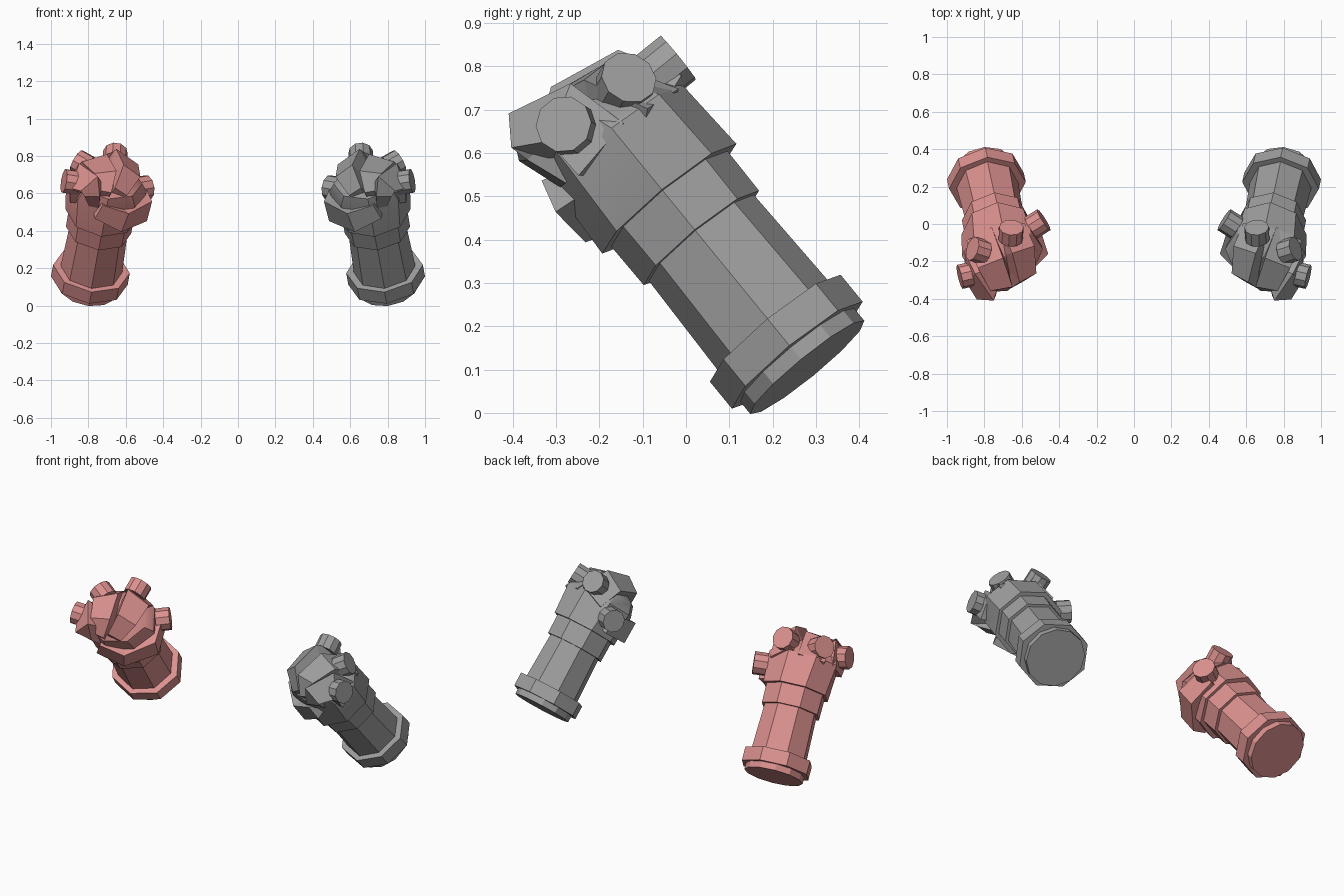
import bpy, bmesh, math
from mathutils import Vector

if "Cube" in bpy.data.objects:
    bpy.data.objects.remove(bpy.data.objects["Cube"])

# Arm frame of the right glove: A runs along the arm, V to the back of the hand, U to the outer side
A = Vector((-0.14, -0.63, 0.77)).normalized()
V = Vector((0, 0.77, 0.63))
V = (V - A * V.dot(A)).normalized()
U = V.cross(A).normalized()
BASE = Vector((0.80, 0.28, 0.105))


def material(name, rgb):
    m = bpy.data.materials.new(name)
    m.diffuse_color = (*rgb, 1)
    m.use_nodes = True
    m.node_tree.nodes["Principled BSDF"].inputs["Base Color"].default_value = m.diffuse_color
    return m


def finish(name, rings, mat, side, smooth=False):
    """Loft a list of point rings (u, s, t) into a closed solid."""
    bm = bmesh.new()
    loops = []
    for ring in rings:
        loop = []
        for u, s, t in ring:
            p = BASE + U * u + A * s + V * t
            loop.append(bm.verts.new((p.x * side, p.y, p.z)))
        loops.append(loop)
    n = len(loops[0])
    for a, b in zip(loops, loops[1:]):
        for i in range(n):
            j = (i + 1) % n
            bm.faces.new((a[i], a[j], b[j], b[i]))
    bm.faces.new(loops[0])
    bm.faces.new(loops[-1])
    bmesh.ops.recalc_face_normals(bm, faces=bm.faces)
    me = bpy.data.meshes.new(name)
    bm.to_mesh(me)
    bm.free()
    me.materials.append(mat)
    if smooth:
        me.polygons.foreach_set("use_smooth", [True] * len(me.polygons))
        me.set_sharp_from_angle(angle=math.radians(30))
    ob = bpy.data.objects.new(name, me)
    bpy.context.collection.objects.link(ob)


def section(s, ru, rt, cu=0, ct=0, n=8):
    """Polygon ring around the arm axis."""
    return [(cu + ru * math.cos(2 * math.pi * i / n), s,
             ct + rt * math.sin(2 * math.pi * i / n)) for i in range(n)]


def strip(path, core, widths, depth):
    """Box sections along a path whose outer face looks away from core."""
    pts = [Vector(p) for p in path]
    rings = []
    for i, p in enumerate(pts):
        tan = (pts[min(i + 1, len(pts) - 1)] - pts[max(i - 1, 0)]).normalized()
        out = p - Vector(core)
        out = (out - tan * out.dot(tan)).normalized()
        w = tan.cross(out) * widths[i]
        inner = p - out * depth
        rings.append([p - w, p + w, inner + w * 0.8, inner - w * 0.8])
    return rings


def stud(centre, normal, r=0.066, length=0.08, n=10):
    """Short round peg with its cap at centre."""
    nrm = Vector(normal).normalized()
    x = nrm.cross(Vector((0, 1, 0))).normalized()
    y = nrm.cross(x)
    rings = []
    for d in (length, 0):
        c = Vector(centre) - nrm * d
        rings.append([c + (x * math.cos(2 * math.pi * i / n)
                           + y * math.sin(2 * math.pi * i / n)) * r for i in range(n)])
    return rings


FINGERS = {
    "index_finger": [(-0.055, 0.68, 0.18), (-0.095, 0.82, 0.115), (-0.115, 0.86, -0.05),
                     (-0.065, 0.79, -0.15), (-0.01, 0.69, -0.14)],
    "middle_finger": [(0.125, 0.68, 0.135), (0.085, 0.835, 0.055), (0.03, 0.872, -0.10),
                      (0.03, 0.80, -0.175), (0.035, 0.69, -0.15)],
    "outer_finger": [(0.20, 0.67, -0.05), (0.185, 0.80, -0.07), (0.115, 0.85, -0.185),
                     (0.09, 0.78, -0.205), (0.065, 0.68, -0.17)],
}
THUMB = [(-0.205, 0.59, 0.10), (-0.245, 0.605, -0.06), (-0.11, 0.625, -0.205), (0.04, 0.685, -0.212)]
STUDS = {
    "thumb_stud": ((-0.235, 0.61, 0.135), (-0.85, -0.1, 0.5)),
    "index_stud": ((-0.04, 0.755, 0.222), (-0.05, 0, 1)),
    "middle_stud": ((0.172, 0.762, 0.105), (0.85, 0.08, 0.5)),
    "outer_stud": ((0.24, 0.765, -0.08), (1, 0.13, -0.08)),
}


def glove(prefix, side, mat):
    def add(name, rings, smooth=False):
        finish(prefix + "_" + name, rings, mat, side, smooth)

    # Arm: end disc, cuff, forearm, wrist band
    add("end_disc", [section(0, .17, .17, n=12), section(.06, .17, .17, n=12)])
    add("cuff", [section(.037, .207, .195), section(.118, .207, .195)])
    add("forearm", [section(.06, .168, .166), section(.45, .155, .155)])
    add("wrist_band", [section(.39, .176, .172), section(.53, .178, .174)])
    # Hand body, widening from the collar and closing behind the fingers
    add("hand", [section(.508, .195, .20), section(.69, .218, .19),
                 section(.755, .185, .16, 0, -.02),
                 section(.80, .12, .10, .01, -.035)], True)
    # Curled fingers and the thumb wrapped over the palm
    for name, path in FINGERS.items():
        add(name, strip(path, (0.02, 0.66, -0.03), (.08, .075, .06, .042, .028), .10))
    add("thumb", strip(THUMB, (0, 0.62, -0.02), (.06, .065, .06, .045), .09))
    # Knuckle studs
    for name, (c, nrm) in STUDS.items():
        add(name, stud(c, nrm))


glove("right", 1, material("grey", (0.34, 0.34, 0.34)))
glove("left", -1, material("pink", (0.70, 0.28, 0.27)))
